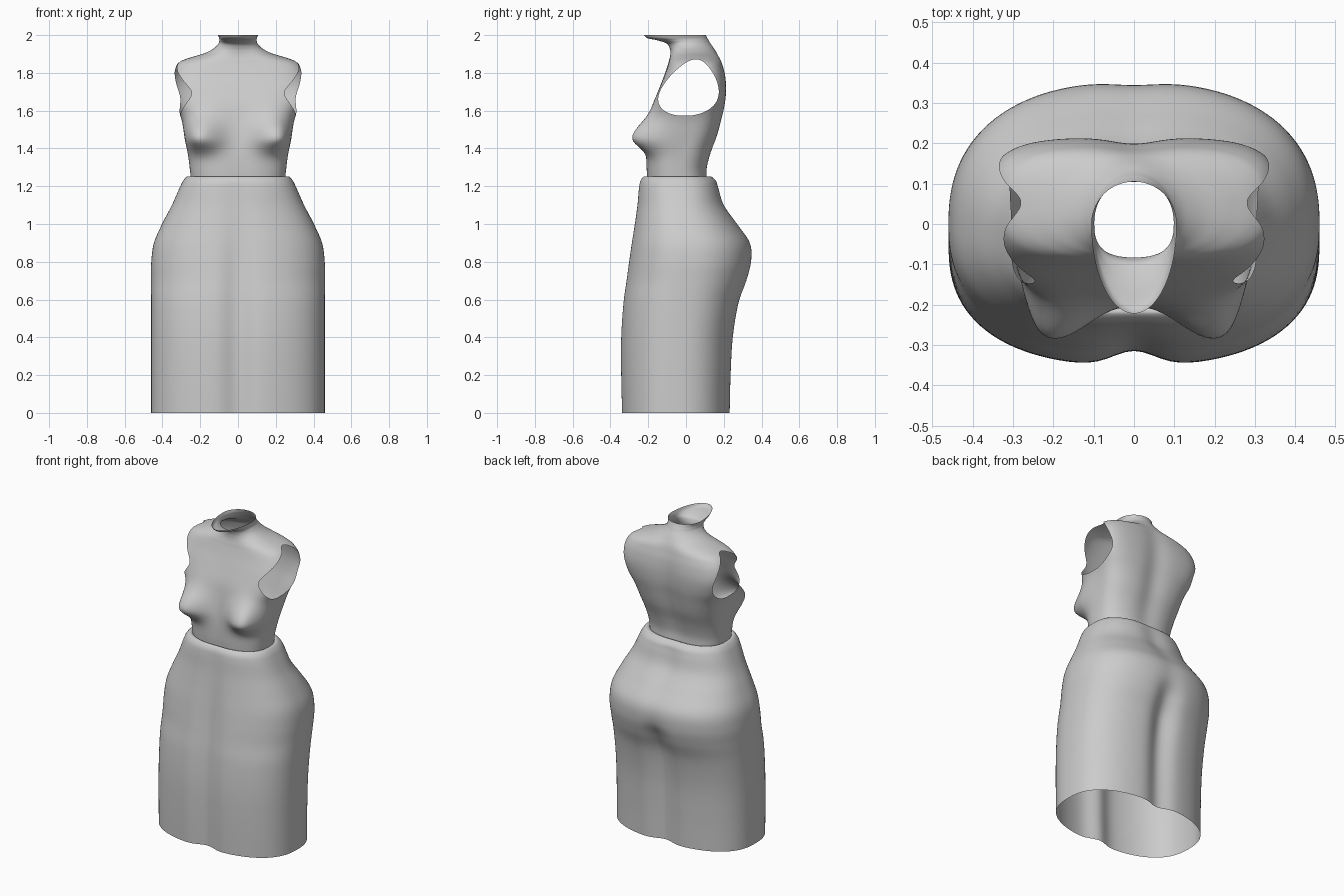
import bpy, bmesh, math

SIDES = 128
SUB = 6


def smooth_rows(rows):
    """Catmull-Rom interpolation through the section rows."""
    out = []
    n = len(rows)
    for i in range(n - 1):
        a, b, c, d = rows[max(i - 1, 0)], rows[i], rows[i + 1], rows[min(i + 2, n - 1)]
        for k in range(SUB):
            t = k / SUB
            out.append([0.5 * (2 * q + (r - p) * t + (2 * p - 5 * q + 4 * r - s) * t * t
                               + (3 * q - p - 3 * r + s) * t ** 3)
                        for p, q, r, s in zip(a, b, c, d)])
    return out + [list(rows[-1])]


def loft(rows, shape=None):
    """Open shell; row = z, half width, front y, back y, widest y,
    squareness, front groove, back groove."""
    bm = bmesh.new()
    rings = []
    for z, hw, yf, yb, yc, p, df, db in smooth_rows(rows):
        ring = []
        for i in range(SIDES):
            a = 2 * math.pi * i / SIDES
            c, s = math.cos(a), math.sin(a)
            r = (abs(c) ** p + abs(s) ** p) ** (-1 / p)
            x = hw * c * r
            y = yc + s * r * ((yb - yc) if s > 0 else (yc - yf))
            g = math.exp(-(x / 0.075) ** 2)
            y += -db * g * max(s, 0) if s > 0 else df * g * -s
            co = (x, y, z)
            if shape:
                co = shape(x, y, z, s)
            ring.append(bm.verts.new(co))
        rings.append(ring)
    for r0, r1 in zip(rings, rings[1:]):
        for i in range(SIDES):
            j = (i + 1) % SIDES
            bm.faces.new((r0[i], r0[j], r1[j], r1[i]))
    return bm


def finish(bm, name):
    for f in bm.faces:
        f.smooth = True
    me = bpy.data.meshes.new(name)
    bm.to_mesh(me)
    bm.free()
    ob = bpy.data.objects.new(name, me)
    bpy.context.collection.objects.link(ob)
    return ob


# Skirt: hem, hips, seat and rolled waistband
skirt = [
    (0.00, .46, -.345, .238, -.05, 2.5, .036, .035),
    (0.20, .46, -.350, .243, -.05, 2.5, .036, .038),
    (0.40, .46, -.350, .255, -.045, 2.5, .036, .042),
    (0.58, .46, -.338, .285, -.03, 2.5, .034, .048),
    (0.70, .46, -.322, .328, -.01, 2.4, .030, .040),
    (0.80, .459, -.308, .350, .00, 2.4, .026, .012),
    (0.90, .445, -.293, .342, .00, 2.4, .020, .006),
    (1.00, .402, -.277, .275, -.01, 2.4, .014, .008),
    (1.10, .350, -.263, .207, -.03, 2.4, .010, .014),
    (1.19, .310, -.254, .178, -.04, 2.5, .008, .012),
    (1.23, .290, -.245, .163, -.045, 2.5, .006, .008),
    (1.252, .268, -.225, .135, -.045, 2.5, .004, .006),
    (1.246, .249, -.208, .114, -.045, 2.5, .004, .006),
]
finish(loft(skirt), "skirt")


# Bust fullness pushed out of the bodice front
def bust(x, y, z, s):
    dz = z - 1.455
    g = math.exp(-((abs(x) - .18) / .088) ** 2 - (dz / (.105 if dz > 0 else .068)) ** 2)
    front = min(max(-s * 1.6 + .25, 0), 1)
    return (x + math.copysign(.035, x) * g * front * min(abs(x) / .2, 1),
            y - .098 * g * front, z)


# Bodice: waist, chest, shoulders, neck and forward-flaring collar
bodice = [
    (1.245, .250, -.210, .115, -.045, 2.6, .006, .008),
    (1.30, .256, -.213, .117, -.045, 2.6, .006, .012),
    (1.38, .266, -.212, .138, -.03, 2.7, .006, .016),
    (1.47, .280, -.203, .170, -.01, 3.0, .006, .018),
    (1.56, .300, -.190, .192, .01, 3.4, .006, .018),
    (1.64, .335, -.172, .208, .02, 3.8, .004, .016),
    (1.72, .358, -.142, .214, .03, 4.0, .002, .015),
    (1.79, .355, -.114, .208, .045, 3.6, .000, .012),
    (1.84, .332, -.097, .196, .05, 3.2, .000, .010),
    (1.865, .298, -.090, .188, .05, 2.8, .000, .008),
    (1.885, .240, -.085, .178, .045, 2.4, .000, .005),
    (1.905, .175, -.083, .165, .03, 2.1, .000, .002),
    (1.93, .128, -.086, .148, .02, 2.0, .000, .000),
    (1.955, .104, -.102, .130, .01, 2.0, .000, .000),
    (1.972, .099, -.150, .120, .005, 2.0, .000, .000),
    (1.984, .100, -.205, .113, .00, 2.0, .000, .000),
    (2.00, .106, -.222, .105, .00, 2.0, .000, .000),
]
bm = loft(bodice, bust)


# Armholes: egg-shaped trim seen from the side
def hole(v):
    x, y, z = v.co
    if abs(x) < .2:
        return 1.0
    dz = z - 1.722
    if abs(dz) > .16:
        return 1.0
    return ((y - .022 - .2 * dz) / (.15 * (1 - 2.4 * dz))) ** 2 + (dz / .15) ** 2 - 1


cut = []
for e in list(bm.edges):
    a, b = e.verts
    fa, fb = hole(a), hole(b)
    if fa * fb < 0:
        t = min(max(fa / (fa - fb), .01), .99)
        cut.append(bmesh.utils.edge_split(e, a, t)[1])
bmesh.ops.connect_verts(bm, verts=cut)
rim = set(cut)
bmesh.ops.delete(bm, geom=[v for v in bm.verts if v not in rim and hole(v) < 0],
                 context='VERTS')
finish(bm, "bodice")
